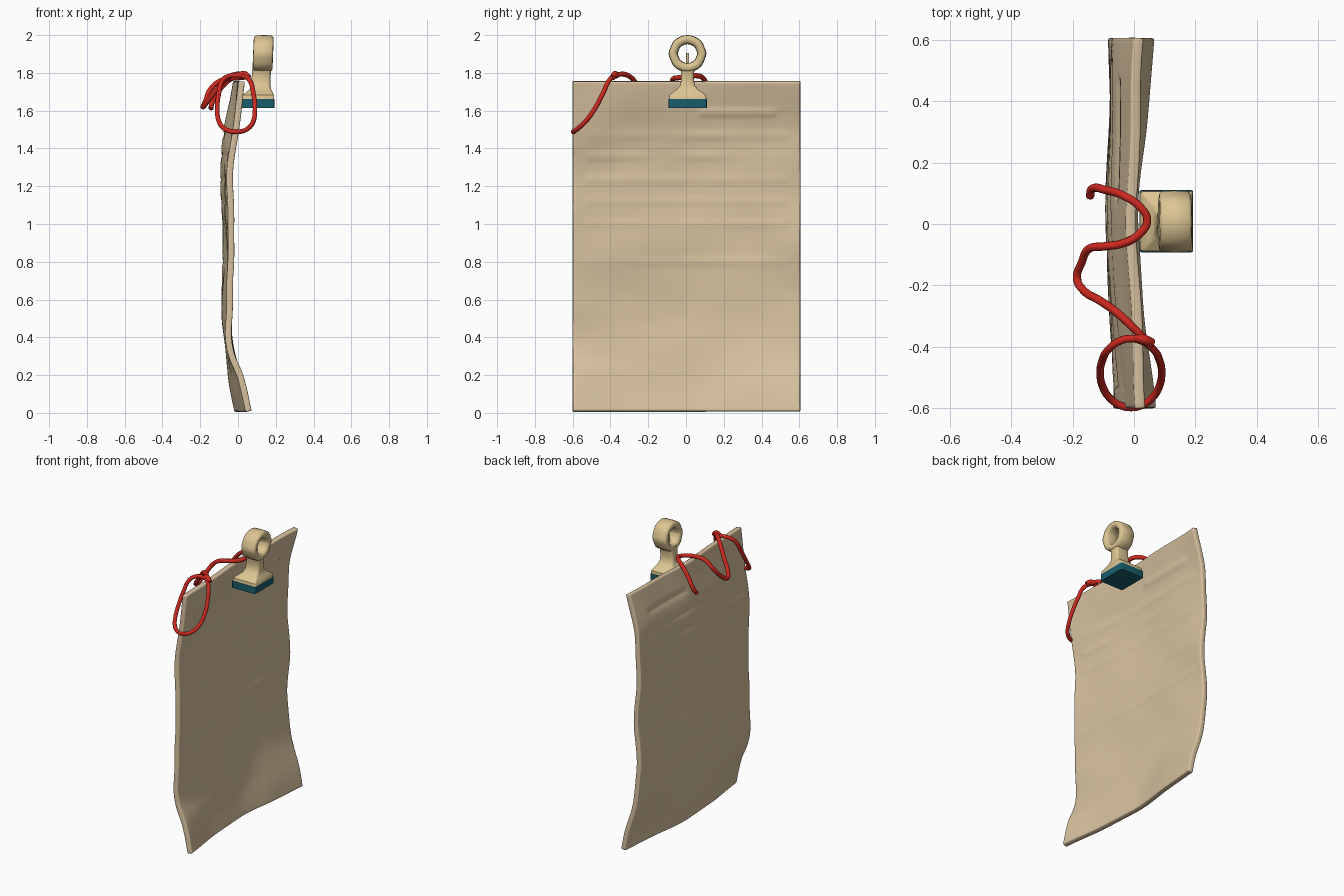
import bpy, bmesh, math
from mathutils import Vector, noise

if "Cube" in bpy.data.objects:
    bpy.data.objects.remove(bpy.data.objects["Cube"])


def mat(name, col):
    m = bpy.data.materials.new(name)
    m.diffuse_color = (*col, 1)
    m.use_nodes = True
    m.node_tree.nodes["Principled BSDF"].inputs["Base Color"].default_value = m.diffuse_color
    return m


PAPER = mat("parchment tan", (0.69, 0.54, 0.35))
WOOD = mat("pale wood", (0.72, 0.56, 0.29))
TEAL = mat("dark teal", (0.009, 0.11, 0.15))
RED = mat("cord red", (0.60, 0.022, 0.014))


def finish(bm, name, mats, angle=40):
    bmesh.ops.recalc_face_normals(bm, faces=bm.faces)
    me = bpy.data.meshes.new(name)
    bm.to_mesh(me)
    bm.free()
    for m in mats:
        me.materials.append(m)
    ob = bpy.data.objects.new(name, me)
    bpy.context.collection.objects.link(ob)
    bpy.ops.object.select_all(action='DESELECT')
    ob.select_set(True)
    bpy.context.view_layer.objects.active = ob
    bpy.ops.object.shade_smooth_by_angle(angle=math.radians(angle))
    return ob


def curve_value(pts, t):
    """Catmull-Rom interpolation through (t, value) pairs."""
    n = len(pts)
    i = 0
    while i < n - 2 and t > pts[i + 1][0]:
        i += 1
    (t0, a), (t1, b) = pts[i], pts[i + 1]
    slope = lambda k: ((pts[min(k + 1, n - 1)][1] - pts[max(k - 1, 0)][1]) /
                       (pts[min(k + 1, n - 1)][0] - pts[max(k - 1, 0)][0]))
    h = t1 - t0
    u = min(max((t - t0) / h, 0), 1)
    return ((2*u**3 - 3*u*u + 1) * a + (u**3 - 2*u*u + u) * h * slope(i)
            + (3*u*u - 2*u**3) * b + (u**3 - u*u) * h * slope(i + 1))


# Wavy paper sheet: x profiles by height at both edges and in the middle
NEAR = [(0, .06), (.1, .035), (.2, .005), (.3, -.035), (.42, -.055), (.6, -.048),
        (.85, -.03), (1.2, -.038), (1.45, -.02), (1.755, .025)]
MID = [(0, .0), (.2, -.03), (.5, -.068), (.8, -.062), (1.2, -.07), (1.5, -.055), (1.755, -.005)]
FAR = [(0, .055), (.15, .02), (.35, -.035), (.6, -.06), (.9, -.05), (1.2, -.065),
       (1.5, -.045), (1.755, .022)]
LINES = [1.47, 1.36, 1.235, 1.12, 1.0, .8]


def paper_x(y, z):
    x = curve_value([(-.6, curve_value(NEAR, z)), (0, curve_value(MID, z)),
                     (.605, curve_value(FAR, z))], y)
    x += .012 * noise.noise(Vector((y * 3, z * 4, 1.7)))
    # pressed ridges, like rows of creases
    if -.53 < y < .53:
        for l in LINES:
            x += .006 * math.exp(-((z - l) / .018) ** 2) * (.6 + noise.noise(Vector((y * 4, l * 9, 0))))
    if .07 < y < .48:
        x += .009 * math.exp(-((z - 1.595) / .015) ** 2)
    return x


bm = bmesh.new()
NY, NZ = 60, 110
grid = []
for j in range(NZ + 1):
    row = []
    for i in range(NY + 1):
        y, z = -.6 + 1.205 * i / NY, .008 + 1.747 * j / NZ
        row.append(bm.verts.new((paper_x(y, z), y, z)))
    grid.append(row)
for j in range(NZ):
    for i in range(NY):
        bm.faces.new((grid[j][i], grid[j][i+1], grid[j+1][i+1], grid[j+1][i]))
sheet = finish(bm, "paper_sheet", [PAPER], 50)
sol = sheet.modifiers.new("thickness", 'SOLIDIFY')
sol.thickness = .034
sol.offset = 0
bev = sheet.modifiers.new("soft_edge", 'BEVEL')
bev.width = .006
bev.segments = 2
bev.limit_method = 'ANGLE'
bev.angle_limit = math.radians(60)


def loft(name, sections, mats, mat_rule=None):
    """Stack rounded rectangles given as (z, x0, x1, y0, y1, corner)."""
    bm = bmesh.new()
    rings = []
    for z, x0, x1, y0, y1, r in sections:
        ring = []
        for cx, cy, a0 in ((x1-r, y1-r, 0), (x0+r, y1-r, 90), (x0+r, y0+r, 180), (x1-r, y0+r, 270)):
            for k in range(4):
                a = math.radians(a0 + 30 * k)
                ring.append(bm.verts.new((cx + r*math.cos(a), cy + r*math.sin(a), z)))
        rings.append(ring)
    for a, b in zip(rings, rings[1:]):
        for k in range(len(a)):
            n = (k + 1) % len(a)
            bm.faces.new((a[k], a[n], b[n], b[k]))
    bm.faces.new(rings[0])
    bm.faces.new(rings[-1])
    return finish(bm, name, mats)


# Teal pad under the holder, wooden base and stem
loft("base_pad", [(1.615, .018, .192, -.092, .11, .006), (1.662, .018, .192, -.092, .11, .006)], [TEAL])
loft("wooden_stem", [(1.662, .02, .192, -.09, .108, .008), (1.682, .024, .19, -.088, .106, .008),
                     (1.700, .045, .182, -.066, .082, .012), (1.712, .062, .176, -.05, .065, .015),
                     (1.735, .068, .172, -.03, .046, .018), (1.77, .072, .172, -.025, .042, .018),
                     (1.81, .075, .175, -.027, .044, .018), (1.838, .078, .178, -.038, .054, .018)], [WOOD])

# Ring handle: rounded rectangular section turned about x
bm = bmesh.new()
SEG = 32
prof = [(.052, -.038), (.060, -.048), (.072, -.053), (.088, -.051), (.096, -.042),
        (.098, 0), (.096, .042), (.088, .051), (.072, .053), (.060, .048), (.052, .038), (.050, 0)]
rings = []
for s in range(SEG):
    a = 2 * math.pi * s / SEG
    wob = 1 + .025 * math.cos(8 * a)          # slightly eight-sided outline
    rings.append([bm.verts.new((.133 + h + .04 * r * math.sin(a),
                                .008 + r * wob * math.cos(a),
                                1.902 + r * math.sin(a))) for r, h in prof])
for s in range(SEG):
    a, b = rings[s], rings[(s + 1) % SEG]
    for k in range(len(prof)):
        n = (k + 1) % len(prof)
        bm.faces.new((a[k], a[n], b[n], b[k]))
finish(bm, "ring_handle", [WOOD], 50)

# Small pin standing inside the ring
loft("ring_pin", [(1.84, .12, .136, 0, .016, .004), (1.905, .12, .136, 0, .016, .004)], [WOOD])


def cord(name, pts, radius=.0135, cyclic=False):
    cu = bpy.data.curves.new(name, 'CURVE')
    cu.dimensions = '3D'
    cu.bevel_depth = radius
    cu.bevel_resolution = 3
    cu.resolution_u = 8
    cu.use_fill_caps = True
    sp = cu.splines.new('BEZIER')
    sp.bezier_points.add(len(pts) - 1)
    for bp, p in zip(sp.bezier_points, pts):
        bp.co = p
        bp.handle_left_type = bp.handle_right_type = 'AUTO'
    sp.use_cyclic_u = cyclic
    cu.materials.append(RED)
    ob = bpy.data.objects.new(name, cu)
    bpy.context.collection.objects.link(ob)


# Red cord wandering over the top edge of the sheet
cord("red_cord", [(-.143, .09, 1.61), (-.138, .113, 1.64), (-.09, .11, 1.72), (-.03, .09, 1.772),
                  (.02, .055, 1.785), (.043, .012, 1.78), (.015, -.035, 1.775), (-.04, -.064, 1.77),
                  (-.10, -.073, 1.755), (-.145, -.08, 1.715), (-.17, -.125, 1.655), (-.185, -.18, 1.62),
                  (-.165, -.215, 1.645), (-.11, -.25, 1.715), (-.06, -.285, 1.77),
                  (-.01, -.33, 1.793), (.04, -.38, 1.785)])

# Hanging loop at the corner: an oval draped off the top edge
drop = [(-.61, 1.485), (-.59, 1.492), (-.53, 1.545), (-.48, 1.615), (-.435, 1.70), (-.40, 1.77), (-.365, 1.79)]
loop = []
for k in range(16):
    a = 2 * math.pi * k / 16
    y = -.485 + .112 * math.sin(a)
    loop.append((-.01 + .1 * math.cos(a), y, curve_value(drop, y)))
cord("cord_loop", loop, .0125, True)

# Knot where the loop closes, with a short tail
cord("cord_knot", [(.005, -.37, 1.785), (.03, -.375, 1.795), (.058, -.388, 1.775)], .016)
